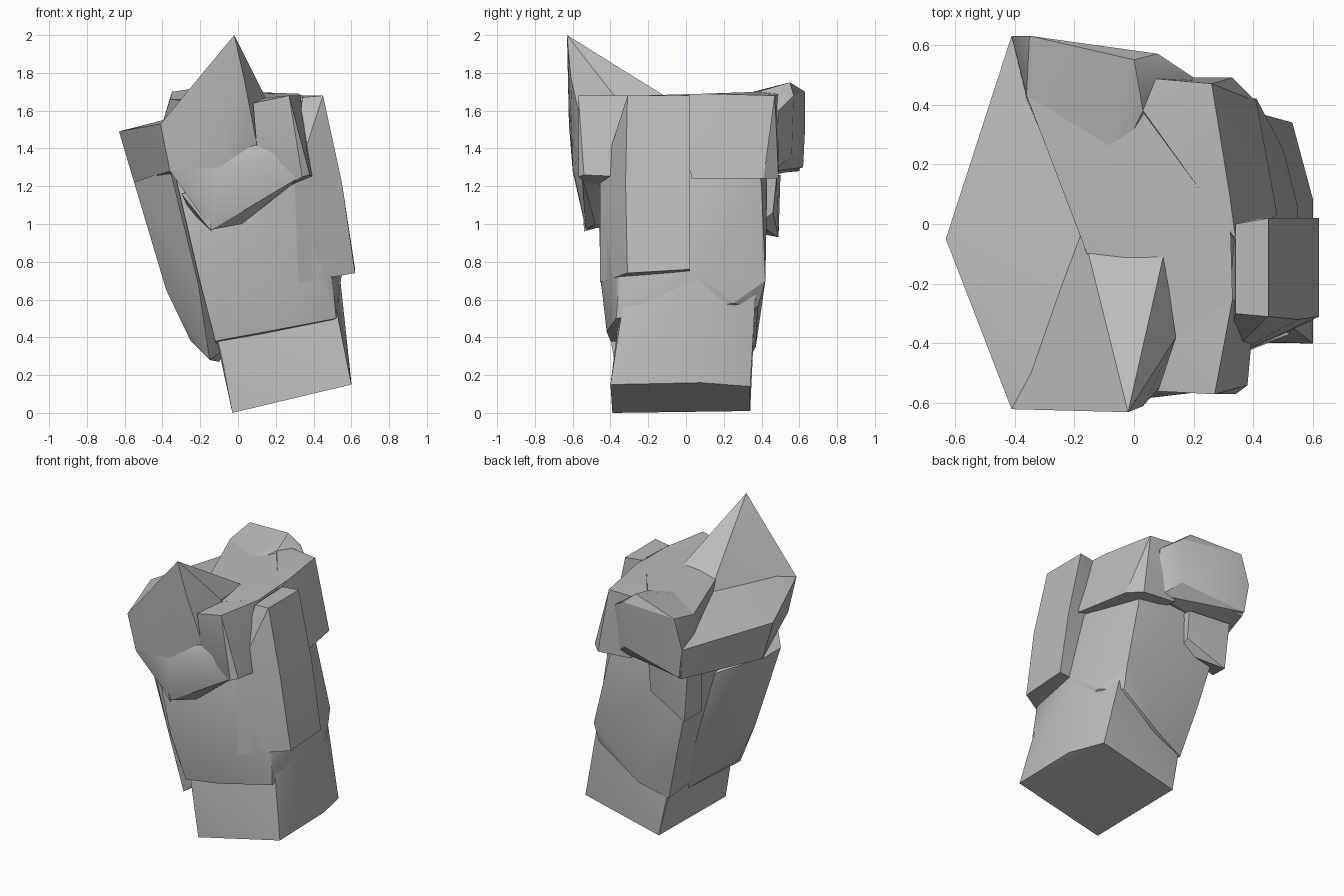
import bpy, bmesh, math

stone = bpy.data.materials.new("stone_grey")
stone.diffuse_color = (0.5, 0.5, 0.5, 1)


def chunk(name, points):
    """One faceted piece of rock: the hull around a few corner points."""
    bm = bmesh.new()
    for p in points:
        bm.verts.new(p)
    bmesh.ops.convex_hull(bm, input=bm.verts[:])
    loose = [v for v in bm.verts if not v.link_faces]
    bmesh.ops.delete(bm, geom=loose, context='VERTS')
    bmesh.ops.recalc_face_normals(bm, faces=bm.faces[:])
    mesh = bpy.data.meshes.new(name)
    bm.to_mesh(mesh)
    bm.free()
    mesh.materials.append(stone)
    ob = bpy.data.objects.new(name, mesh)
    bpy.context.collection.objects.link(ob)
    bpy.context.view_layer.objects.active = ob
    ob.select_set(True)
    bpy.ops.object.shade_smooth_by_angle(angle=math.radians(25))
    ob.select_set(False)
    return ob


# slanted foot
chunk("foot", [
    (-.03, -.39, 0), (.60, -.40, .15), (.60, .08, .16), (.53, .34, .14), (-.03, .34, .01),
    (-.08, -.38, .27), (-.08, .33, .27), (-.18, -.33, .7), (.51, -.33, .6),
    (.54, .06, .72), (.46, .35, .43), (.42, .37, .66), (-.16, .30, .6)])

# middle of the trunk
chunk("trunk", [
    (-.12, -.40, .38), (.15, -.42, .43), (.52, -.37, .50), (.50, .25, .58),
    (.40, .38, .56), (.10, .37, .35), (-.10, .33, .28), (-.20, -.45, .69),
    (.32, -.45, .69), (.50, -.35, .71), (.55, .05, .74), (.41, .42, .70), (-.20, .38, .65),
    (-.33, -.45, 1.25), (.30, -.45, 1.22), (.42, -.35, 1.22), (.43, .04, 1.22), (.30, .40, 1.20),
    (.05, .43, 1.22), (-.34, .43, 1.2), (-.38, -.4, 1.45), (.30, -.38, 1.55),
    (.22, .36, 1.55), (-.38, .4, 1.4)])

# left rib running down to a point
chunk("left_rib", [
    (-.55, -.08, 1.22), (-.36, -.47, 1.29), (-.55, -.25, 1.22), (-.41, .0, 1.12),
    (-.32, .14, 1.13), (-.46, -.19, .92), (-.38, -.21, .65), (-.21, -.45, .68),
    (-.37, 0, .79), (-.18, .18, .60), (-.25, -.22, .38), (-.15, -.38, .28),
    (-.10, .12, .27), (-.05, -.2, .35), (-.1, -.1, 1.2)])

# right slab, flush with the trunk at the front
chunk("right_slab", [
    (.34, -.30, 1.67), (.45, -.31, 1.68), (.45, .02, 1.68), (.34, 0, 1.68),
    (.30, -.455, 1.22), (.55, -.32, 1.22), (.55, .02, 1.22),
    (.32, -.455, .69), (.62, -.31, .74), (.62, .02, .76), (.35, .02, .73)])

# low left half of the head
chunk("cap", [
    (-.63, -.05, 1.49), (-.41, -.62, 1.53), (-.28, -.60, 1.58), (-.36, .43, 1.52),
    (-.17, -.03, 1.59), (.10, -.30, 1.64), (.10, .2, 1.58), (-.41, .63, 1.50),
    (-.55, -.05, 1.22), (-.36, -.60, 1.28), (.08, -.50, 1.40), (.3, -.3, 1.25),
    (.25, .3, 1.3), (-.38, .60, 1.28), (.08, .52, 1.36)])

# raised right half of the head
chunk("deck", [
    (-.36, .43, 1.66), (-.17, -.03, 1.60), (.03, .40, 1.69), (.26, .40, 1.68),
    (.32, .10, 1.69), (.33, -.25, 1.68), (.14, -.38, 1.67), (-.10, -.25, 1.64),
    (-.36, .43, 1.3), (-.15, -.03, 1.3), (.03, .40, 1.3), (.3, .3, 1.3),
    (.3, -.25, 1.3), (.14, -.38, 1.3)])

# leaning peak and the front bulge under it
chunk("peak", [
    (-.02, -.63, 2.0), (-.41, -.62, 1.53), (-.28, -.62, 1.60), (-.17, -.03, 1.60),
    (.03, -.61, 1.78), (.14, -.38, 1.68), (.10, -.10, 1.67), (.10, -.53, 1.42),
    (-.36, -.60, 1.28), (-.10, -.60, 1.30), (-.3, -.1, 1.4)])
chunk("front_bulge", [
    (-.36, -.60, 1.28), (-.10, -.60, 1.30), (.10, -.54, 1.42), (-.20, -.54, 1.17),
    (-.14, -.53, .97), (.02, -.48, 1.00), (.20, -.46, 1.15), (.34, -.45, 1.25),
    (.33, -.55, 1.25), (.22, -.55, 1.38), (-.14, -.40, .99), (.2, -.3, 1.2), (-.3, -.3, 1.3)])
chunk("front_nub", [
    (-.30, -.54, 1.16), (-.18, -.55, 1.18), (-.14, -.54, .96), (-.26, -.42, 1.08),
    (-.14, -.40, 1.0), (-.2, -.4, 1.2)])

# right front shoulder
chunk("front_shoulder", [
    (.08, -.56, 1.64), (.27, -.57, 1.68), (.33, -.25, 1.68), (.15, -.35, 1.67),
    (.38, -.54, 1.26), (.34, -.57, 1.25), (.10, -.54, 1.40), (.40, -.32, 1.25),
    (.20, -.47, 1.17), (.15, -.4, 1.25)])

# right rear shoulder
chunk("rear_shoulder", [
    (.03, .49, 1.69), (.26, .47, 1.68), (.32, .10, 1.69), (.34, -.05, 1.68), (.03, .38, 1.70),
    (.33, .49, 1.24), (.41, .41, 1.24), (.48, .03, 1.24),
    (.08, .49, 1.26), (.1, .1, 1.3)])

# rear bump and the small nub below it
chunk("rear_bump", [
    (-.41, .63, 1.50), (-.35, .63, 1.70), (-.36, .43, 1.66), (0, .55, 1.75),
    (.08, .57, 1.68), (.20, .49, 1.60), (-.17, -.03, 1.60), (.03, .38, 1.70), (.08, .56, 1.37),
    (.18, .47, 1.28), (-.38, .62, 1.30), (-.36, .40, 1.24), (.1, .35, 1.3)])
chunk("rear_nub", [
    (-.36, .50, 1.26), (-.05, .48, 1.25), (-.33, .49, .93), (-.05, .46, 1.06),
    (-.36, .34, .96), (-.05, .38, 1.0), (-.37, .36, 1.25), (-.05, .38, 1.25)])
